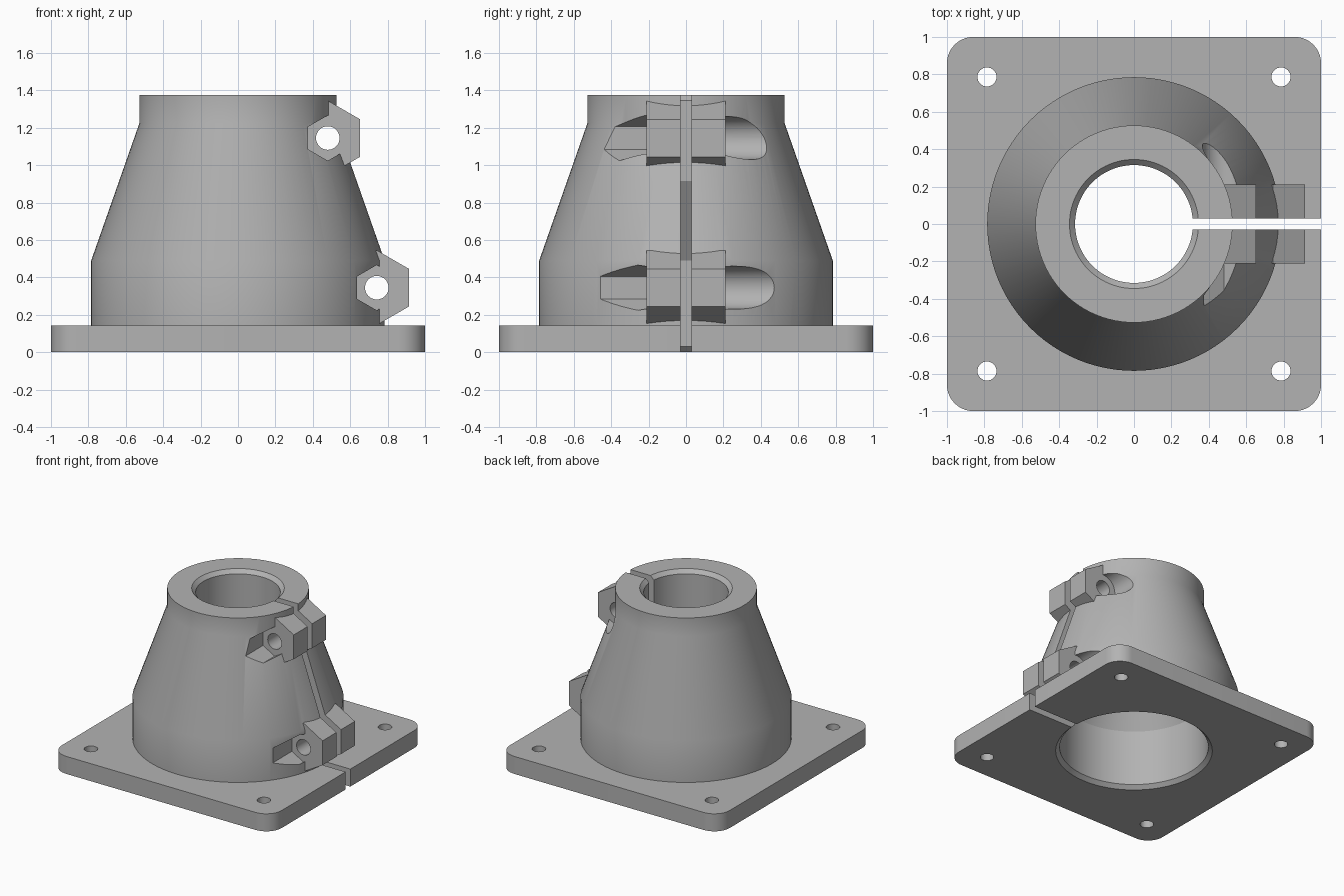
import bpy, bmesh
from math import pi, radians, cos, sin
from mathutils import Matrix, Vector

old = bpy.data.objects.get("Cube")
if old:
    bpy.data.objects.remove(old, do_unlink=True)

# One plain grey for the whole part
grey = bpy.data.materials.new("plain_grey")
grey.use_nodes = True
colour = (0.45, 0.45, 0.45, 1)
grey.diffuse_color = colour
grey.node_tree.nodes["Principled BSDF"].inputs["Base Color"].default_value = colour


def make_object(name, bm):
    bmesh.ops.recalc_face_normals(bm, faces=bm.faces[:])
    mesh = bpy.data.meshes.new(name)
    bm.to_mesh(mesh)
    bm.free()
    mesh.materials.append(grey)
    ob = bpy.data.objects.new(name, mesh)
    bpy.context.collection.objects.link(ob)
    return ob


def lathe(name, profile, steps=96):
    """Revolve (radius, z) points about the z axis."""
    bm = bmesh.new()
    verts = [bm.verts.new((r, 0, z)) for r, z in profile]
    edges = [bm.edges.new(pair) for pair in zip(verts, verts[1:])]
    bmesh.ops.spin(bm, geom=verts + edges, cent=(0, 0, 0), axis=(0, 0, 1),
                   angle=2 * pi, steps=steps)
    bmesh.ops.remove_doubles(bm, verts=bm.verts[:], dist=1e-5)
    return make_object(name, bm)


def box(name, low, high, corner=0):
    low, high = Vector(low), Vector(high)
    bm = bmesh.new()
    bmesh.ops.create_cube(bm, size=1, matrix=Matrix.Translation((low + high) / 2)
                          @ Matrix.Diagonal((*(high - low), 1)))
    if corner:
        upright = [e for e in bm.edges
                   if abs(e.verts[0].co.z - e.verts[1].co.z) > 1e-4]
        bmesh.ops.bevel(bm, geom=upright, offset=corner, segments=10,
                        profile=0.5, affect='EDGES')
    return make_object(name, bm)


def prism(name, radius, sides, x, z, y0, y1):
    """Prism along y with one corner pointing up."""
    bm = bmesh.new()
    ring = []
    for i in range(sides):
        a = pi / 2 + 2 * pi * i / sides
        ring.append(bm.verts.new((x + radius * cos(a), y0, z + radius * sin(a))))
    face = bm.faces.new(ring)
    out = bmesh.ops.extrude_face_region(bm, geom=[face])
    moved = [v for v in out["geom"] if isinstance(v, bmesh.types.BMVert)]
    bmesh.ops.translate(bm, verts=moved, vec=(0, y1 - y0, 0))
    return make_object(name, bm)


def combine(target, tool, operation):
    mod = target.modifiers.new(tool.name, 'BOOLEAN')
    mod.operation, mod.object, mod.solver = operation, tool, 'EXACT'
    bpy.context.view_layer.objects.active = target
    bpy.ops.object.modifier_apply(modifier=mod.name)
    bpy.data.objects.remove(tool, do_unlink=True)


# Tapered outer body
clamp = lathe("flanged_clamp", [(0, 0.07), (0.785, 0.07), (0.785, 0.49),
                                (0.527, 1.225), (0.527, 1.375), (0, 1.375)])

# Pockets for nut and bolt head, then hexagonal clamp bosses
BOLTS = [(0.48, 1.145), (0.742, 0.345)]
for x, z in BOLTS:
    combine(clamp, prism("nut_pocket", 0.121, 6, x, z, -1.1, -0.2), 'DIFFERENCE')
    combine(clamp, prism("head_pocket", 0.115, 48, x, z, 0.2, 1.1), 'DIFFERENCE')
for x, z in BOLTS:
    combine(clamp, prism("boss", 0.2, 6, x, z, -0.21, 0.21), 'UNION')

# Square base plate with rounded corners
combine(clamp, box("base_plate", (-1, -1, 0), (1, 1, 0.144), 0.14), 'UNION')

# Stepped bore, chamfered at both mouths
bore = lathe("bore", [(0, -0.03), (0.62, -0.03), (0.56, 0.03), (0.56, 0.49),
                      (0.315, 0.915), (0.315, 1.345), (0.375, 1.405), (0, 1.405)])
combine(clamp, bore, 'DIFFERENCE')

# Bolt holes, clamping slit and mounting holes
for x, z in BOLTS:
    combine(clamp, prism("bolt_hole", 0.063, 32, x, z, -1.2, 1.2), 'DIFFERENCE')
combine(clamp, box("slit", (0.1, -0.03, -0.1), (1.2, 0.03, 1.5)), 'DIFFERENCE')
for sx in (-1, 1):
    for sy in (-1, 1):
        hole = lathe("mounting_hole", [(0, -0.1), (0.051, -0.1),
                                       (0.051, 0.25), (0, 0.25)], 32)
        hole.data.transform(Matrix.Translation((sx * 0.786, sy * 0.786, 0)))
        combine(clamp, hole, 'DIFFERENCE')

bpy.ops.object.select_all(action='DESELECT')
clamp.select_set(True)
bpy.context.view_layer.objects.active = clamp
bpy.ops.object.shade_smooth_by_angle(angle=radians(28))
